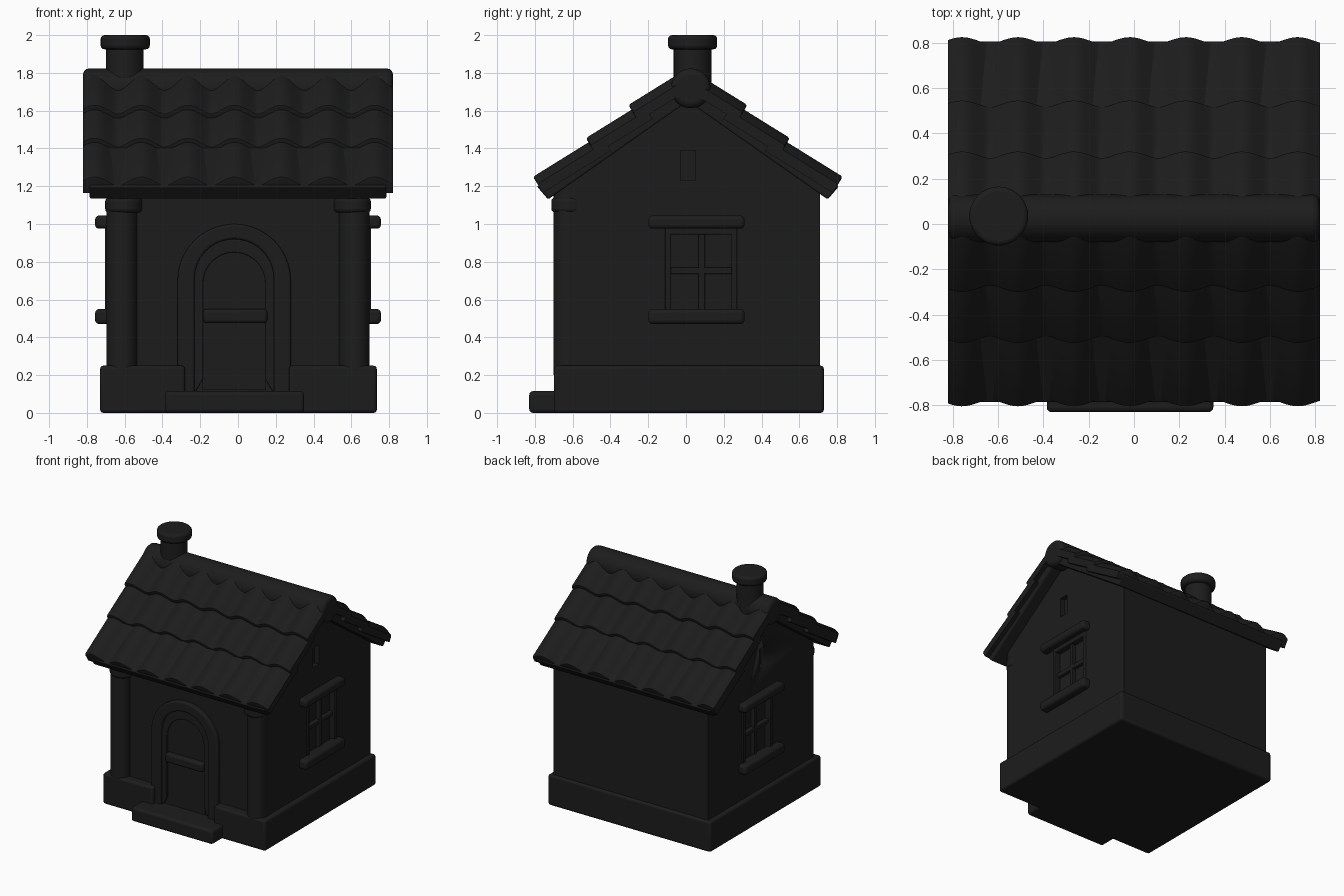
import bpy, bmesh, math

if "Cube" in bpy.data.objects:
    bpy.data.objects.remove(bpy.data.objects["Cube"])

YC = 0.01          # y of the roof ridge
dark = bpy.data.materials.new("dark")
dark.diffuse_color = (0.012, 0.012, 0.012, 1)
dark.use_nodes = True
dark.node_tree.nodes["Principled BSDF"].inputs["Base Color"].default_value = dark.diffuse_color


def finish(name, bm, bevel=0.0, seg=3):
    bmesh.ops.recalc_face_normals(bm, faces=bm.faces[:])
    me = bpy.data.meshes.new(name)
    bm.to_mesh(me)
    bm.free()
    ob = bpy.data.objects.new(name, me)
    bpy.context.collection.objects.link(ob)
    me.materials.append(dark)
    bpy.ops.object.select_all(action='DESELECT')
    ob.select_set(True)
    bpy.context.view_layer.objects.active = ob
    bpy.ops.object.shade_smooth_by_angle(angle=math.radians(35))
    if bevel:
        m = ob.modifiers.new("bevel", 'BEVEL')
        m.width, m.segments, m.limit_method = bevel, seg, 'ANGLE'
        m.angle_limit = math.radians(40)
    return ob


def prism(name, pts, axis, a, b, bevel=0.0):
    """Extrude a closed 2D outline along an axis from a to b."""
    put = {'X': lambda u, v, t: (t, u, v),
           'Y': lambda u, v, t: (u, t, v),
           'Z': lambda u, v, t: (u, v, t)}[axis]
    bm = bmesh.new()
    lo = [bm.verts.new(put(u, v, a)) for u, v in pts]
    hi = [bm.verts.new(put(u, v, b)) for u, v in pts]
    bm.faces.new(lo)
    bm.faces.new(hi[::-1])
    n = len(pts)
    for i in range(n):
        j = (i + 1) % n
        bm.faces.new((lo[i], lo[j], hi[j], hi[i]))
    return finish(name, bm, bevel)


def box(name, x, y, z, bevel=0.0):
    return prism(name, [(x[0], y[0]), (x[1], y[0]), (x[1], y[1]), (x[0], y[1])],
                 'Z', z[0], z[1], bevel)


def circle(cx, cy, r, n=40):
    return [(cx + r * math.cos(2 * math.pi * i / n), cy + r * math.sin(2 * math.pi * i / n))
            for i in range(n)]


def arch(cx, hw, z0, top, n=20):
    """Points of a round-topped opening, from bottom right to bottom left."""
    zc = top - hw
    return ([(cx + hw, z0)] +
            [(cx + hw * math.cos(math.pi * i / n), zc + hw * math.sin(math.pi * i / n))
             for i in range(n + 1)] + [(cx - hw, z0)])


# walls with gables, recessed windows and gable slots
walls = prism("walls", [(-0.63, 0.02), (0.71, 0.02), (0.71, 1.20), (YC, 1.69), (-0.63, 1.24)],
              'X', -0.695, 0.695)
for side in (-1, 1):
    xs = sorted((side * 0.655, side * 0.8))
    for nm, y, z in (("window_cutter", (-0.09, 0.25), (0.54, 0.95)),
                     ("slot_cutter", (-0.03, 0.05), (1.23, 1.39))):
        cut = box(nm, xs, y, z)
        cut.hide_render = True
        cut.hide_set(True)
        m = walls.modifiers.new(nm, 'BOOLEAN')
        m.operation, m.object, m.solver = 'DIFFERENCE', cut, 'EXACT'

# plinth with a gap in front of the door
prism("plinth", [(-0.73, -0.70), (-0.28, -0.70), (-0.28, -0.60), (0.27, -0.60), (0.27, -0.70),
                 (0.735, -0.70), (0.735, 0.73), (-0.73, 0.73)], 'Z', 0, 0.25, 0.018)
box("front_step", (-0.385, 0.35), (-0.83, -0.55), (0, 0.115), 0.02)

# door: outer frame, inner frame, panel and rail
CX = -0.02
prism("door_frame_outer", arch(CX, 0.30, 0.10, 1.0) + arch(CX, 0.21, 0.10, 0.92)[::-1],
      'Y', -0.665, -0.60, 0.012)
prism("door_frame_inner", arch(CX, 0.212, 0.10, 0.92) + arch(CX, 0.165, 0.18, 0.85)[::-1],
      'Y', -0.65, -0.60, 0.006)
prism("door_panel", arch(CX, 0.168, 0.12, 0.853), 'Y', -0.638, -0.60)
box("door_rail", (-0.185, 0.155), (-0.68, -0.61), (0.475, 0.55), 0.018)

# corner columns with capitals
for side in (-1, 1):
    prism("column", circle(side * 0.615, -0.62, 0.082), 'Z', 0.2, 1.2)
    prism("capital", circle(side * 0.605, -0.615, 0.098), 'Z', 1.06, 1.14, 0.02)

# window trim on both sides
for side in (-1, 1):
    def xr(a, b):
        return sorted((side * a, side * b))
    box("window_sill", xr(0.66, 0.757), (-0.20, 0.31), (0.47, 0.55), 0.022)
    box("window_lintel", xr(0.66, 0.757), (-0.20, 0.31), (0.975, 1.045), 0.022)
    box("window_upright", xr(0.64, 0.685), (0.065, 0.10), (0.54, 0.96), 0.006)
    box("window_crossbar", xr(0.64, 0.685), (-0.09, 0.25), (0.735, 0.77), 0.006)
    for y in (-0.11, 0.24):
        box("window_jamb", xr(0.64, 0.705), (y, y + 0.03), (0.54, 0.98), 0.006)
    box("window_head", xr(0.64, 0.705), (-0.11, 0.27), (0.945, 0.985), 0.006)

# roof boards under the tiles
prism("roof_boards", [(YC, 1.65), (YC + 0.74, 1.13), (YC + 0.80, 1.20), (YC, 1.75),
                      (YC - 0.80, 1.20), (YC - 0.74, 1.13)], 'X', -0.785, 0.785, 0.01)

# wavy tile rows: (lower distance from ridge, lower crest height, run towards the ridge)
SLOPE = math.atan(0.62)
CS, SN = math.cos(SLOPE), math.sin(SLOPE)


def tile_row(name, sgn, d0, z0, run):
    length = run / CS
    bm = bmesh.new()
    rings = []
    nx = 112
    for i in range(nx + 1):
        x = -0.82 + 1.64 * i / nx
        w = 0.5 + 0.5 * math.cos(2 * math.pi * (x + 0.018) / 0.247)
        top = -0.055 * (1 - w ** 0.8)
        prof = [(0, -0.10), (0, top - 0.012), (0.004, top - 0.004), (0.012, top),
                (length, top), (length, -0.10)]
        rings.append([bm.verts.new((x, YC + sgn * (d0 - s * CS + n * SN), z0 + s * SN + n * CS))
                      for s, n in prof])
    for a, b in zip(rings, rings[1:]):
        for k in range(6):
            j = (k + 1) % 6
            bm.faces.new((a[k], a[j], b[j], b[k]))
    bm.faces.new(rings[0])
    bm.faces.new(rings[-1][::-1])
    return finish(name, bm)


for sgn, side in ((-1, "front"), (1, "back")):
    tile_row(side + "_tiles_lower", sgn, 0.82, 1.25, 0.36)
    tile_row(side + "_tiles_middle", sgn, 0.54, 1.455, 0.30)
    tile_row(side + "_tiles_upper", sgn, 0.315, 1.63, 0.27)

# rounded ridge cap and chimney
prism("ridge_cap", circle(0.025, 1.718, 0.105), 'X', -0.82, 0.82, 0.03)
prism("chimney_shaft", circle(-0.60, 0.035, 0.10), 'Z', 1.6, 1.94)
prism("chimney_cap", circle(-0.597, 0.035, 0.13), 'Z', 1.925, 2.0, 0.02)
